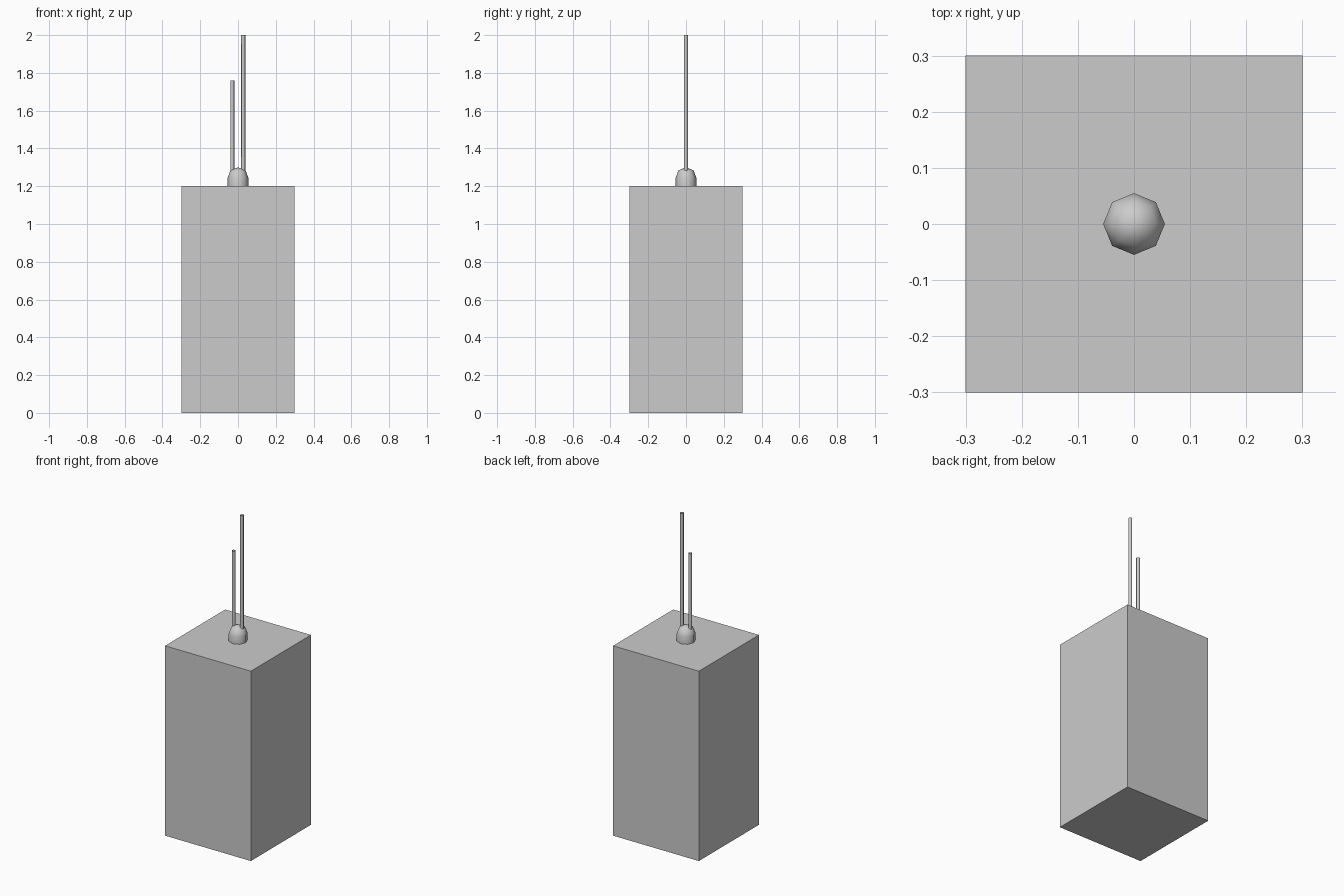
import bpy
import math

if "Cube" in bpy.data.objects:
    bpy.data.objects.remove(bpy.data.objects["Cube"])


def rod(name, x, z0, z1, r=0.011):
    # open-ended thin tube
    bpy.ops.mesh.primitive_cylinder_add(vertices=8, radius=r, depth=z1 - z0,
                                        end_fill_type='NOTHING',
                                        location=(x, 0, (z0 + z1) / 2))
    ob = bpy.context.object
    ob.name = name
    bpy.ops.object.shade_smooth()


def dome(name, profile, tip, sides=8):
    # rings of (radius, height), closed by a tip vertex
    verts = [(r * math.cos(i * math.tau / sides), r * math.sin(i * math.tau / sides), z)
             for r, z in profile for i in range(sides)]
    verts.append((0, 0, tip))
    faces = []
    for k in range(len(profile) - 1):
        for i in range(sides):
            j = (i + 1) % sides
            faces.append((k * sides + i, k * sides + j,
                          (k + 1) * sides + j, (k + 1) * sides + i))
    last = (len(profile) - 1) * sides
    faces += [(last + i, last + (i + 1) % sides, len(verts) - 1) for i in range(sides)]
    me = bpy.data.meshes.new(name)
    me.from_pydata(verts, [], faces)
    me.shade_smooth()
    bpy.context.collection.objects.link(bpy.data.objects.new(name, me))


# Main block
bpy.ops.mesh.primitive_cube_add(size=1, location=(0, 0, 0.6))
block = bpy.context.object
block.name = "main_block"
block.scale = (0.6, 0.6, 1.2)
bpy.ops.object.transform_apply(location=False, rotation=False, scale=True)

# Rounded eight-sided mount on top
dome("antenna_mount", [(0.055, 1.2), (0.055, 1.245), (0.04, 1.284)], 1.3)

# Two antennas
rod("short_antenna", -0.03, 1.27, 1.76)
rod("long_antenna", 0.028, 1.27, 2.0)
